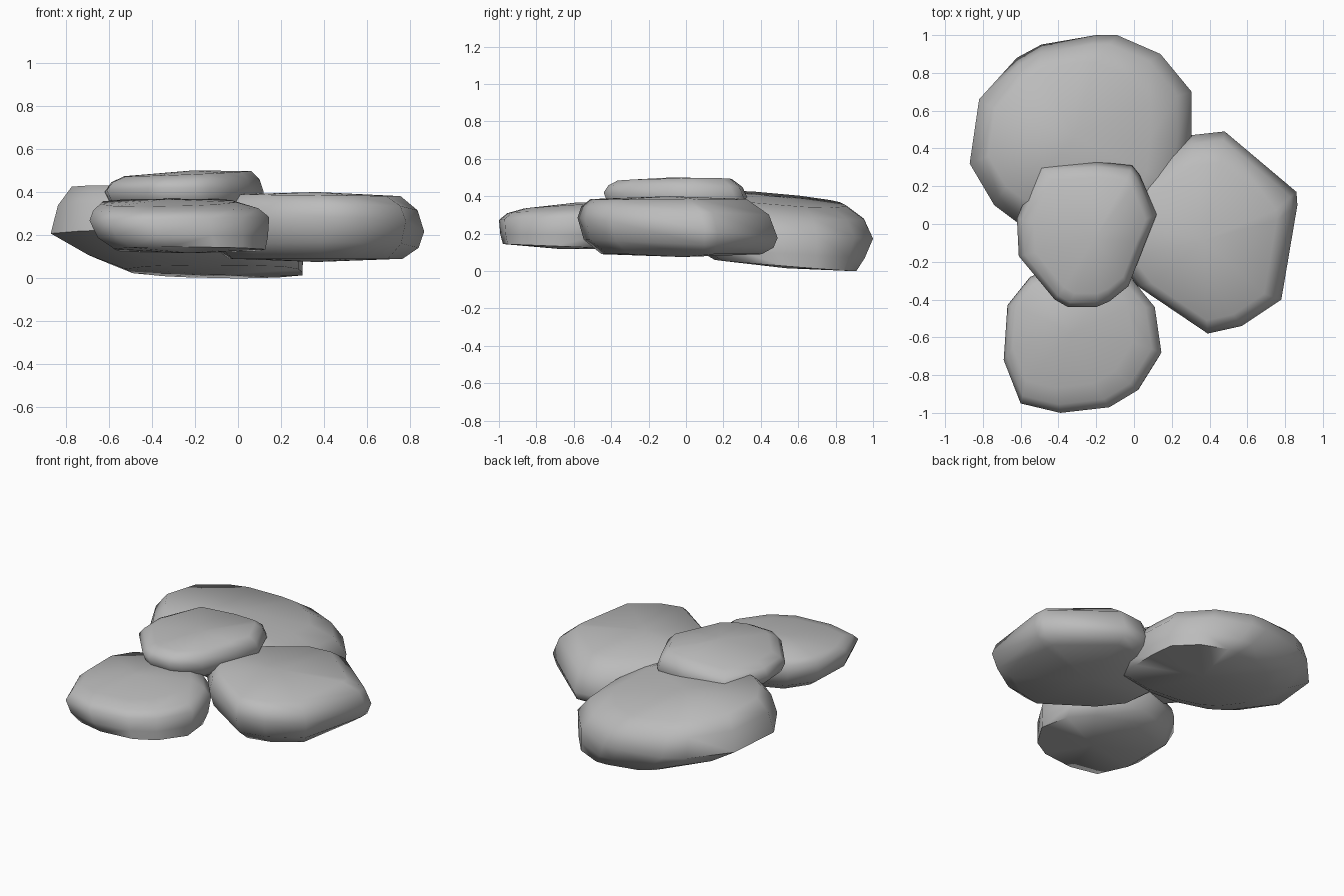
import bpy, bmesh
from math import radians
from mathutils import Vector

cube = bpy.data.objects.get("Cube")
if cube:
    bpy.data.objects.remove(cube, do_unlink=True)

stone = bpy.data.materials.new("stone_grey")
stone.use_nodes = True
grey = (0.5, 0.5, 0.5, 1)
stone.diffuse_color = grey
stone.node_tree.nodes["Principled BSDF"].inputs["Base Color"].default_value = grey


def rock(name, outline, low, rim, high, under=.66, over=.66):
    """Loft three tilted copies of the outline: (scale, z, shift x, shift y, slope x, slope y).
    under and over set how full the lower and upper shoulders are."""
    pts = [Vector(p) for p in outline]
    n = len(pts)
    mid = sum(pts, Vector((0, 0))) / n

    def place(p, ring):
        scale, z, ox, oy, sx, sy = ring
        d = (p - mid) * scale + Vector((ox, oy))
        return Vector((mid.x + d.x, mid.y + d.y, z + sx * d.x + sy * d.y))

    def bulge(a, b, full):
        # Rounded shoulder between a flat end a and the rim b
        m = a.lerp(b, full)
        m.z = a.z + (b.z - a.z) * .4
        return m

    bottom, belt, top = ([place(p, r) for p in pts] for r in (low, rim, high))
    rows = [bottom, [bulge(a, b, under) for a, b in zip(bottom, belt)], belt,
            [bulge(a, b, over) for a, b in zip(top, belt)], top]

    bm = bmesh.new()
    loops = [[bm.verts.new(co) for co in row] for row in rows]
    for a, b in zip(loops, loops[1:]):
        for i in range(n):
            j = (i + 1) % n
            bm.faces.new((a[i], a[j], b[j], b[i]))
    # Close both ends with slightly domed fans
    for loop, ring, dome in ((loops[0], low, -.015), (loops[-1], high, .015)):
        tip = bm.verts.new(place(mid, ring) + Vector((0, 0, dome)))
        for i in range(n):
            bm.faces.new((loop[i], loop[(i + 1) % n], tip))
    bmesh.ops.recalc_face_normals(bm, faces=bm.faces)
    mesh = bpy.data.meshes.new(name)
    bm.to_mesh(mesh)
    bm.free()
    mesh.materials.append(stone)
    ob = bpy.data.objects.new(name, mesh)
    bpy.context.collection.objects.link(ob)
    bpy.ops.object.select_all(action='DESELECT')
    ob.select_set(True)
    bpy.context.view_layer.objects.active = ob
    bpy.ops.object.shade_smooth_by_angle(angle=radians(65))


# Large slab at the back, undercut on its left rim
rock("back_rock",
     [(-.87, .32), (-.82, .66), (-.62, .88), (-.49, .95), (-.2, 1), (-.09, 1), (.14, .9),
      (.305, .7), (.305, .45), (.28, .2), (.18, -.02), (-.1, -.08), (-.4, -.06), (-.62, .01),
      (-.74, .1)],
     (.7, .037, .16, .07, -.01, -.08), (1, .2, 0, 0, 0, -.05), (.73, .38, -.07, 0, -.07, -.08),
     under=.5)

# Tall rounded slab on the side
rock("side_rock",
     [(.48, .49), (.86, .17), (.865, .1), (.78, -.4), (.57, -.54), (.39, -.58), (.02, -.33),
      (-.12, -.15), (-.14, .08), (.02, .28), (.3, .47)],
     (.8, .09, 0, .02, 0, 0), (1, .23, 0, 0, 0, -.1), (.78, .385, 0, -.05, -.01, 0),
     under=.74, over=.72)

# Small slab at the front, with a high rim
rock("front_rock",
     [(-.55, -.28), (-.67, -.43), (-.69, -.72), (-.6, -.95), (-.39, -1), (-.13, -.97),
      (.02, -.88), (.145, -.68), (.11, -.44), (-.02, -.28), (-.28, -.18)],
     (.84, .13, .05, -.04, 0, -.04), (1, .275, 0, 0, .02, 0), (.76, .35, -.05, .04, .01, .06))

# Cap stone resting on the other three
rock("top_rock",
     [(-.5, .31), (-.2, .33), (-.01, .31), (.03, .26), (.12, .05), (.06, -.1), (-.03, -.33),
      (-.13, -.41), (-.2, -.44), (-.35, -.44), (-.42, -.4), (-.61, -.17), (-.62, .03)],
     (.8, .31, 0, 0, 0, 0), (1, .405, 0, 0, 0, -.04), (.8, .485, .01, 0, .04, .01))
